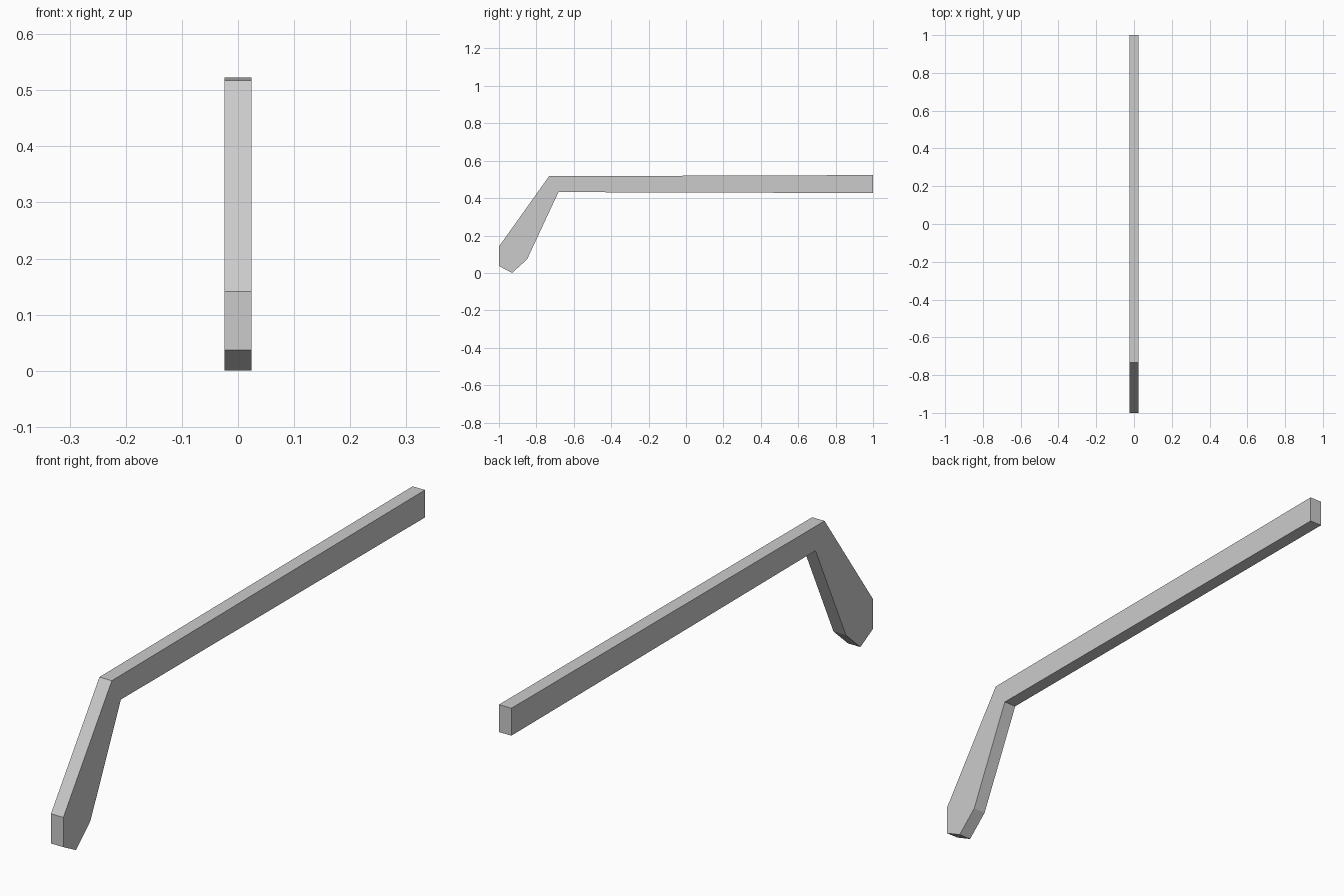
import bpy
import bmesh

if "Cube" in bpy.data.objects:
    bpy.data.objects.remove(bpy.data.objects["Cube"])

HALF_WIDTH = 0.024

# Side outline (y, z): long straight arm with a bent, pointed ear hook
PROFILE = [
    (-1.0, 0.037), (-0.93, 0.0), (-0.85, 0.072), (-0.682, 0.432),
    (1.0, 0.427), (1.0, 0.523), (-0.732, 0.517), (-1.0, 0.141),
]


def extruded_profile(name, profile, half_width):
    bm = bmesh.new()
    face = bm.faces.new([bm.verts.new((-half_width, y, z)) for y, z in profile])
    result = bmesh.ops.extrude_face_region(bm, geom=[face])
    verts = [g for g in result["geom"] if isinstance(g, bmesh.types.BMVert)]
    bmesh.ops.translate(bm, verts=verts, vec=(2 * half_width, 0, 0))
    bmesh.ops.recalc_face_normals(bm, faces=bm.faces)
    mesh = bpy.data.meshes.new(name)
    bm.to_mesh(mesh)
    bm.free()
    obj = bpy.data.objects.new(name, mesh)
    bpy.context.collection.objects.link(obj)
    return obj


# Bent arm
extruded_profile("bent_arm", PROFILE, HALF_WIDTH)
